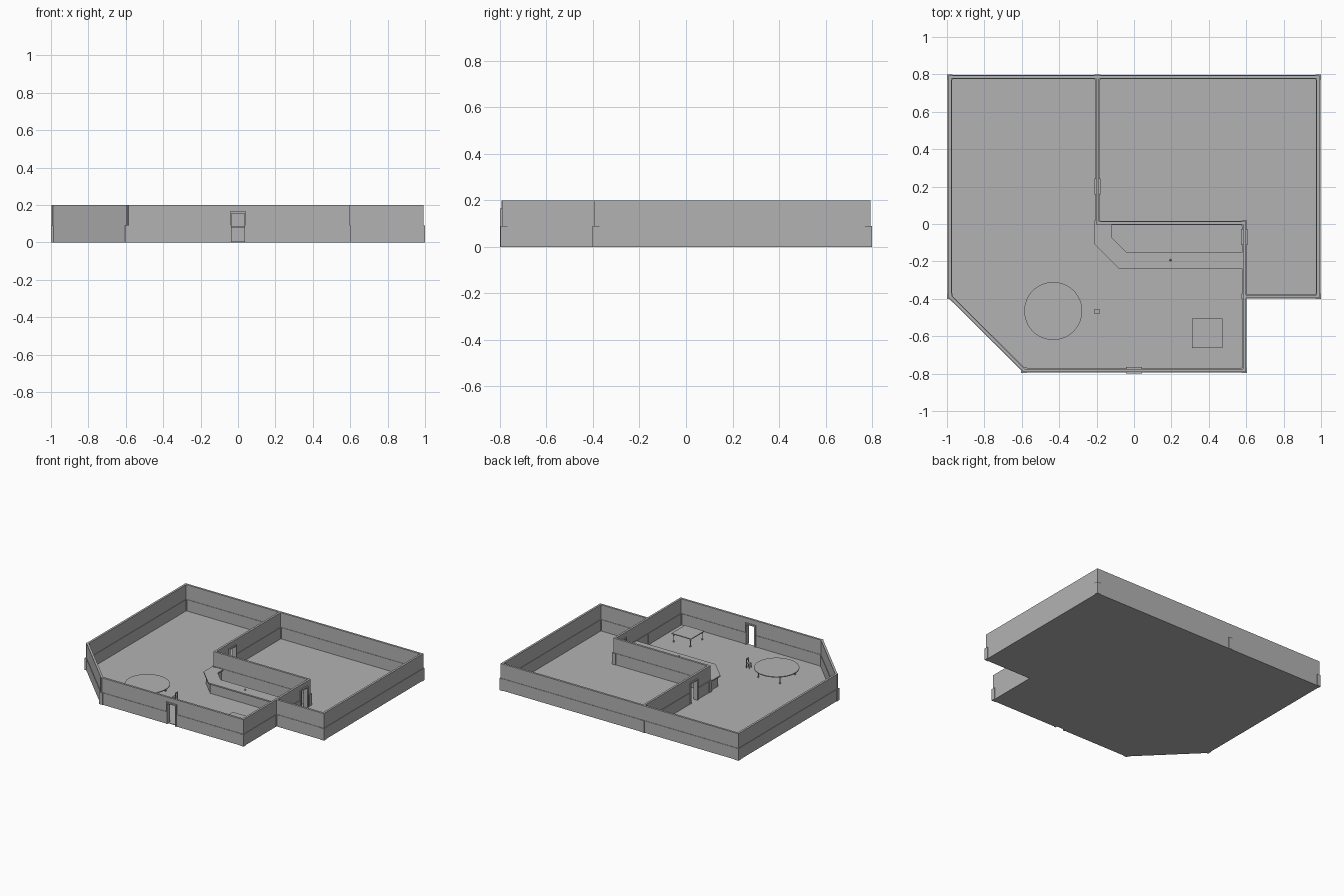
import bpy, bmesh, math
from mathutils import Vector, Matrix

if "Cube" in bpy.data.objects:
    bpy.data.objects.remove(bpy.data.objects["Cube"])

grey = bpy.data.materials.new("plain_grey")
grey.diffuse_color = (0.45, 0.45, 0.45, 1)
grey.use_nodes = True
grey.node_tree.nodes["Principled BSDF"].inputs["Base Color"].default_value = grey.diffuse_color


def finish(name, bm):
    bmesh.ops.recalc_face_normals(bm, faces=bm.faces[:])
    me = bpy.data.meshes.new(name)
    bm.to_mesh(me)
    bm.free()
    me.materials.append(grey)
    ob = bpy.data.objects.new(name, me)
    bpy.context.collection.objects.link(ob)
    return ob


def add_box(bm, centre, size, angle=0.0):
    m = (Matrix.Translation(centre) @ Matrix.Rotation(angle, 4, 'Z')
         @ Matrix.Diagonal((*size, 1)))
    bmesh.ops.create_cube(bm, size=1, matrix=m)


def prism(name, pts, z0, z1):
    bm = bmesh.new()
    f = bm.faces.new([bm.verts.new((x, y, z0)) for x, y in pts])
    r = bmesh.ops.extrude_face_region(bm, geom=[f])
    vs = [v for v in r["geom"] if isinstance(v, bmesh.types.BMVert)]
    bmesh.ops.translate(bm, vec=(0, 0, z1 - z0), verts=vs)
    return finish(name, bm)


def add_lathe(bm, x, y, profile, n=12):
    """Stack of rings (radius, height) closed at both ends."""
    rings = [[bm.verts.new((x + r * math.cos(i * math.tau / n),
                            y + r * math.sin(i * math.tau / n), z)) for i in range(n)]
             for r, z in profile]
    for a, b in zip(rings, rings[1:]):
        for i in range(n):
            j = (i + 1) % n
            bm.faces.new((a[i], a[j], b[j], b[i]))
    bm.faces.new(rings[0][::-1])
    bm.faces.new(rings[-1])


H, RAIL, DOOR_H, DOOR_W = 0.2, 0.09, 0.16, 0.078
T_LOW, T_UP = 0.022, 0.016


def wall(name, a, b, door=None):
    """Wainscoted wall from a to b; door = distance of the doorway from a."""
    a, b = Vector((*a, 0)), Vector((*b, 0))
    d = (b - a).normalized()
    length, ang = (b - a).length, math.atan2(d.y, d.x)
    bm = bmesh.new()

    def piece(s, e, z0, z1, t):
        add_box(bm, a + d * (s + e) / 2 + Vector((0, 0, (z0 + z1) / 2)),
                (e - s, t, z1 - z0), ang)

    s, e = -T_UP / 2, length + T_UP / 2
    spans = [(s, e)] if door is None else [(s, door - DOOR_W / 2), (door + DOOR_W / 2, e)]
    for p, q in spans:
        piece(p, q, 0, RAIL, T_LOW)
        piece(p, q, RAIL, H, T_UP)
    if door is not None:
        piece(door - DOOR_W / 2, door + DOOR_W / 2, DOOR_H, H, T_UP)
    finish(name, bm)
    # door frame standing proud of the wall
    if door is not None:
        bm = bmesh.new()
        w, depth = 0.009, 0.034
        for k in (-1, 1):
            c = door + k * (DOOR_W / 2)
            piece(c - w / 2, c + w / 2, 0, DOOR_H + 0.005, depth)
        piece(door - DOOR_W / 2, door + DOOR_W / 2, DOOR_H - 0.005, DOOR_H + 0.005, depth)
        finish(name + "_door_frame", bm)


# plan of the building
L, R, N, S, M = -0.985, 0.985, 0.785, -0.782, -0.387
IX, IY, EX = -0.195, 0.005, 0.59
plan = [(L, N), (R, N), (R, M), (EX, M), (EX, S), (-0.588, S), (L, M)]
prism("floor", plan, 0, 0.004)
names = ["back", "right", "step", "front_right", "front", "corner", "left"]
for i, n in enumerate(names):
    wall(n + "_wall", plan[i], plan[(i + 1) % 7], EX if n == "front" else None)
wall("room_divider_wall", (IX, N), (IX, IY), N - 0.2)
wall("bar_back_wall", (IX, IY), (EX, IY))
wall("bar_side_wall", (EX, IY), (EX, M), 0.075)

# low corner posts
bm = bmesh.new()
for x, y in plan + [(IX, N), (IX, IY), (EX, IY)]:
    add_box(bm, (x, y, RAIL / 2), (0.03, 0.03, RAIL))
finish("corner_posts", bm)


# L-shaped counter: overhanging top and narrower body
def counter_outline(g):
    k = g * 0.414
    outer = [(0.58, -0.24 + g), (-0.08 + k, -0.24 + g), (-0.21 + g, -0.11 + k), (-0.21 + g, 0)]
    inner = [(-0.12 - g, 0), (-0.12 - g, -0.07 - k), (-0.04 - k, -0.15 - g), (0.58, -0.15 - g)]
    return outer + inner


prism("counter_body", counter_outline(0.014), 0, 0.077)
prism("counter_top", counter_outline(0), 0.077, 0.087)

# small bell on the counter
bm = bmesh.new()
add_lathe(bm, 0.195, -0.193, [(0.006, 0.087), (0.006, 0.09), (0.004, 0.094), (0.001, 0.097)])
finish("counter_bell", bm)

# tables with turned legs and ball feet
LEG = [(0.003, 0.004), (0.006, 0.008), (0.006, 0.012), (0.003, 0.016),
       (0.003, 0.05), (0.006, 0.056), (0.004, 0.066)]


def table_legs(name, cx, cy, a):
    bm = bmesh.new()
    for sx in (-1, 1):
        for sy in (-1, 1):
            add_lathe(bm, cx + sx * a, cy + sy * a, LEG, 8)
    finish(name, bm)


bm = bmesh.new()
add_lathe(bm, -0.432, -0.465, [(0.155, 0.066), (0.155, 0.072)], 48)
finish("round_table_top", bm)
table_legs("round_table_legs", -0.432, -0.465, 0.09)
bm = bmesh.new()
add_box(bm, (0.392, -0.583, 0.069), (0.162, 0.158, 0.006))
finish("square_table_top", bm)
table_legs("square_table_legs", 0.392, -0.583, 0.07)

# little chair
bm = bmesh.new()
cx, cy, a = -0.197, -0.468, 0.0115
add_box(bm, (cx, cy, 0.039), (0.027, 0.027, 0.005))
for sx in (-1, 1):
    for sy in (-1, 1):
        add_box(bm, (cx + sx * a, cy + sy * a, 0.021), (0.004, 0.004, 0.034))
    add_box(bm, (cx + a, cy + sx * a, 0.057), (0.004, 0.004, 0.036))
add_box(bm, (cx + a, cy, 0.068), (0.004, 0.027, 0.014))
finish("chair", bm)
